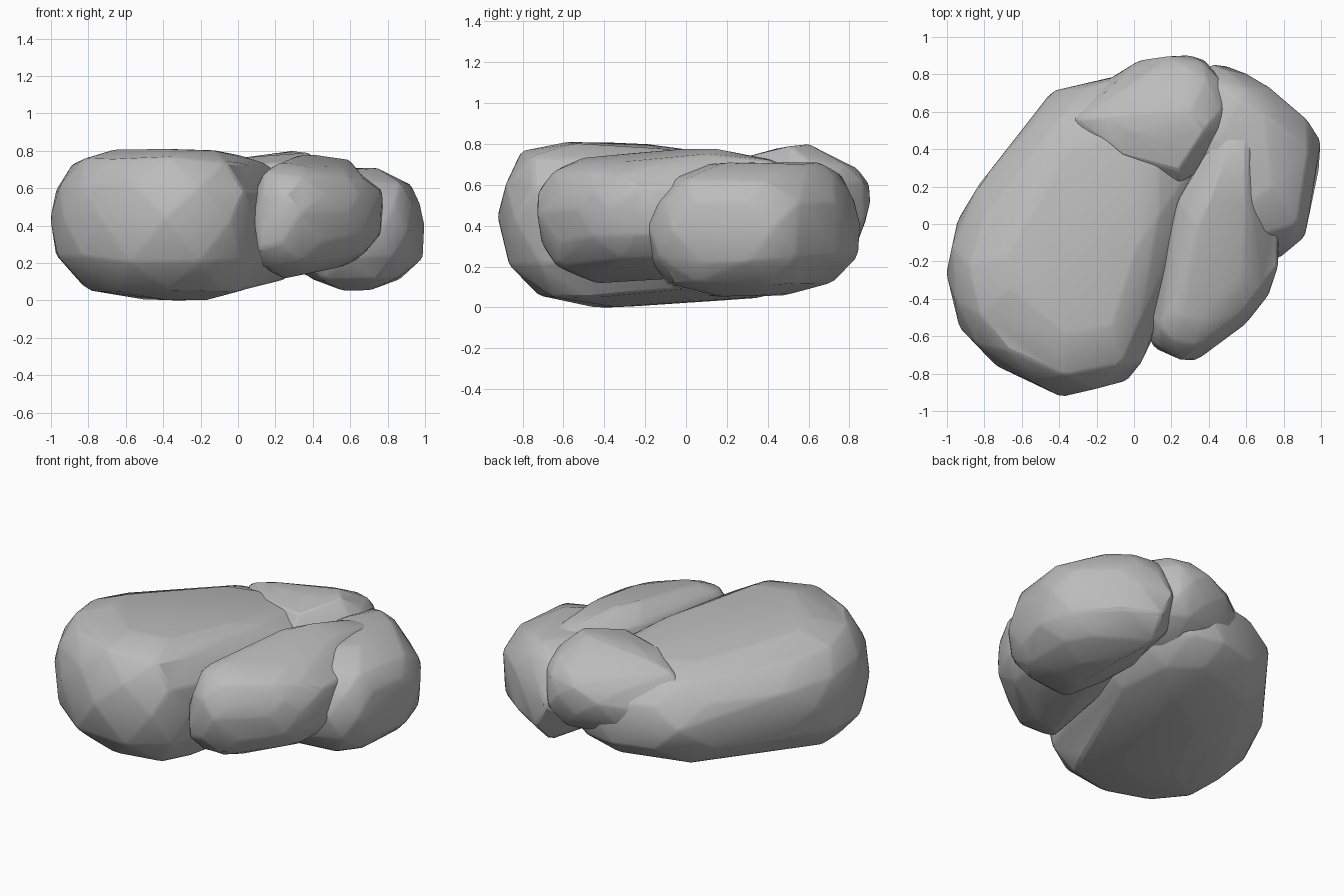
import bpy, bmesh, math, random
from mathutils import Vector

if "Cube" in bpy.data.objects:
    bpy.data.objects.remove(bpy.data.objects["Cube"])

stone = bpy.data.materials.new("stone grey")
stone.use_nodes = True
stone.diffuse_color = (0.5, 0.5, 0.5, 1)
stone.node_tree.nodes["Principled BSDF"].inputs["Base Color"].default_value = (0.5, 0.5, 0.5, 1)


def rock(name, outline, low, high, under, over, tilt_low=(0, 0), tilt_high=(0, 0), crown=(), seed=1):
    """Convex boulder: plan outline, rim widths below and above, tilted ends, extra crown points."""
    rng = random.Random(seed)
    pts = [Vector(p) for p in outline]
    mid = sum(pts, Vector((0, 0))) / len(pts)
    between = [(p + q) / 2 for p, q in zip(pts, pts[1:] + pts[:1])]
    bm = bmesh.new()
    for step, ang in enumerate((-90, -55, -25, 5, 28, 55, 90)):
        rise = math.sin(math.radians(ang))
        rim = under if ang < 0 else over
        inset = rim * (1 - max(0, math.cos(math.radians(ang))) ** 0.8)
        # staggered, slightly swollen rings give irregular facets
        staggered = step in (2, 4)
        for p in (between if staggered else pts):
            arm = p - mid
            q = mid + arm * max(0.15, 1 - (inset - 0.03 * staggered) / arm.length)
            d = q - mid
            bottom = low + tilt_low[0] * d.x + tilt_low[1] * d.y
            top = high + tilt_high[0] * d.x + tilt_high[1] * d.y
            z = (bottom + top) / 2 + (top - bottom) / 2 * rise
            wob = 0.01 if abs(ang) == 90 else 0.018
            z += rng.uniform(-wob, wob) * 0.7
            bm.verts.new((q.x + rng.uniform(-wob, wob), q.y + rng.uniform(-wob, wob),
                          min(0.81, max(0, z))))
    for p in crown:
        bm.verts.new(p)
    hull = bmesh.ops.convex_hull(bm, input=bm.verts)
    loose = {v for v in hull["geom_interior"] + hull["geom_unused"]
             if isinstance(v, bmesh.types.BMVert)}
    bmesh.ops.delete(bm, geom=list(loose), context="VERTS")
    # merge near-coplanar triangles into broad chipped facets
    bmesh.ops.dissolve_limit(bm, angle_limit=math.radians(8), verts=bm.verts, edges=bm.edges)
    bmesh.ops.recalc_face_normals(bm, faces=bm.faces)
    mesh = bpy.data.meshes.new(name)
    bm.to_mesh(mesh)
    bm.free()
    mesh.materials.append(stone)
    ob = bpy.data.objects.new(name, mesh)
    bpy.context.collection.objects.link(ob)
    # worn edges
    bev = ob.modifiers.new("worn_edges", "BEVEL")
    bev.width = 0.015
    bev.segments = 1
    bev.limit_method = "ANGLE"
    bev.angle_limit = math.radians(12)
    bpy.ops.object.select_all(action="DESELECT")
    ob.select_set(True)
    bpy.context.view_layer.objects.active = ob
    bpy.ops.object.shade_smooth_by_angle(angle=math.radians(30))


# Broad boulder on the right, sweeping to the back
rock("main_boulder",
     [(-1, -0.27), (-0.94, 0.01), (-0.69, 0.38), (-0.43, 0.7), (-0.15, 0.78), (0.1, 0.82),
      (0.33, 0.7), (0.4, 0.3), (0.3, 0), (0.14, -0.4), (0.09, -0.62), (-0.03, -0.85),
      (-0.4, -0.92), (-0.73, -0.77), (-0.93, -0.55)],
     0.02, 0.765, 0.52, 0.33, tilt_low=(0, 0.08), tilt_high=(-0.04, -0.1),
     crown=[(-0.5, -0.33, 0.82), (0, -0.15, 0.78), (0.13, 0.04, 0.74)], seed=3)

# Raised lump at the back, running into the main boulder
rock("back_lump",
     [(-0.4, 0.55), (-0.15, 0.76), (0.03, 0.86), (0.3, 0.91), (0.45, 0.82), (0.54, 0.62),
      (0.42, 0.36), (0.24, 0.2), (-0.1, 0.3)],
     0.22, 0.75, 0.25, 0.24, tilt_low=(0, 0.25), tilt_high=(0.05, -0.15),
     crown=[(0.24, 0.22, 0.66), (0, 0.49, 0.76), (0.38, 0.51, 0.79), (0.3, 0.6, 0.8)], seed=5)

# Front stone on the left, resting off the ground
rock("front_stone",
     [(0.09, -0.63), (0.16, -0.69), (0.33, -0.72), (0.6, -0.52), (0.72, -0.38), (0.78, -0.1),
      (0.76, 0.25), (0.66, 0.6), (0.5, 0.6), (0.3, 0.28), (0.16, 0), (0.1, -0.3)],
     0.16, 0.72, 0.25, 0.2, tilt_low=(0.2, 0), tilt_high=(-0.06, 0.01),
     crown=[(0.33, -0.02, 0.78), (0.4, 0.14, 0.78), (0.6, 0.1, 0.75), (0.24, 0.13, 0.7)], seed=8)

# Outer stone at the back left
rock("side_stone",
     [(0.4, -0.2), (0.78, -0.17), (0.91, -0.06), (0.97, 0.18), (1, 0.44), (0.82, 0.66),
      (0.6, 0.81), (0.4, 0.84), (0.25, 0.5), (0.27, 0.1)],
     0.06, 0.69, 0.35, 0.27, tilt_low=(0, 0.03), tilt_high=(-0.05, 0),
     crown=[(0.74, 0.2, 0.71), (0.7, 0.58, 0.7), (0.56, 0.66, 0.71), (0.45, 0.45, 0.71)], seed=11)
